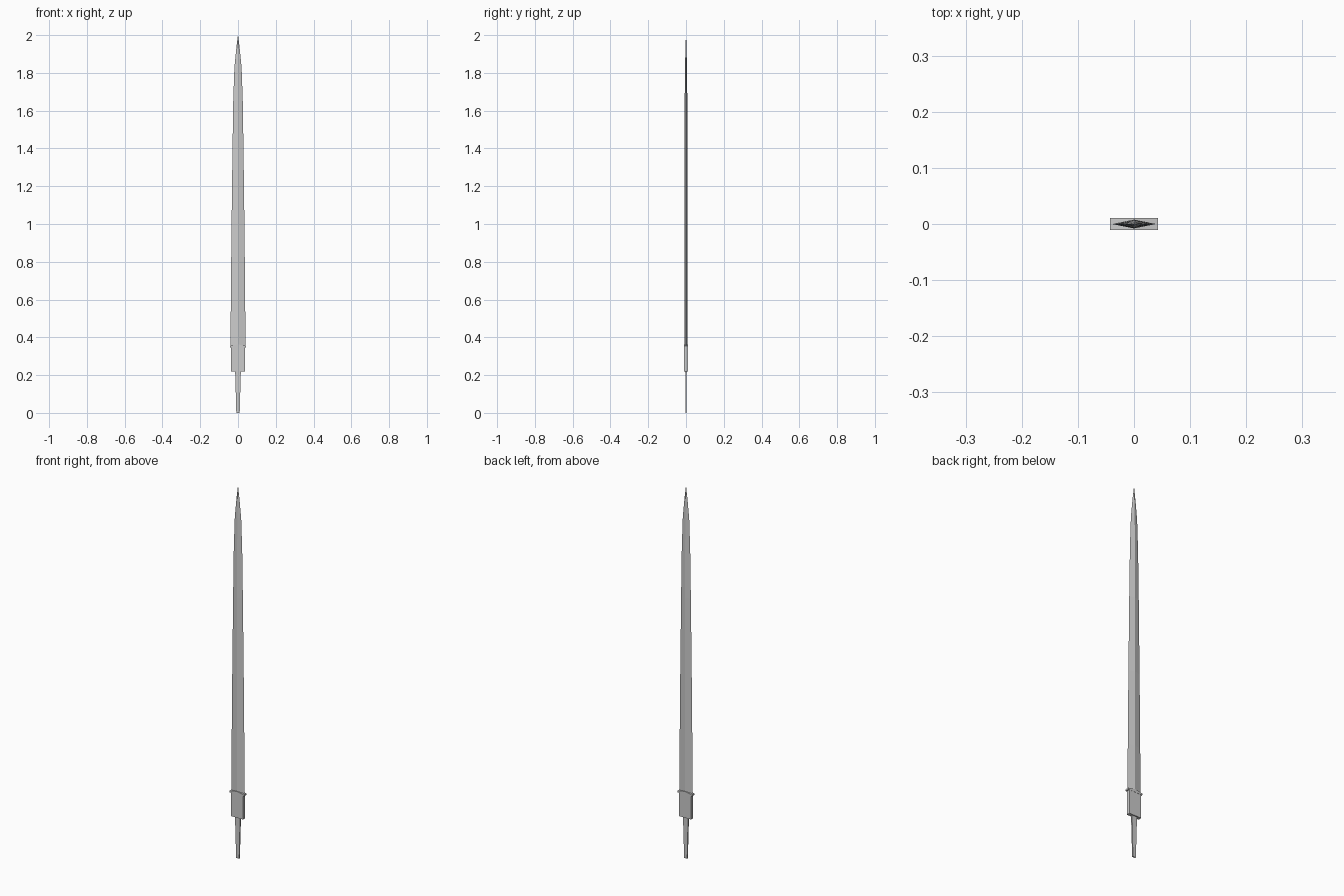
import bpy, bmesh

if "Cube" in bpy.data.objects:
    bpy.data.objects.remove(bpy.data.objects["Cube"])


def loft(name, sections, shape):
    """Skin a stack of (z, half_width, half_depth) sections and cap the ends."""
    bm = bmesh.new()
    rings = [[bm.verts.new((x * w, y * d, z)) for x, y in shape] for z, w, d in sections]
    n = len(shape)
    for a, b in zip(rings, rings[1:]):
        for i in range(n):
            j = (i + 1) % n
            bm.faces.new((a[i], a[j], b[j], b[i]))
    bm.faces.new(rings[0][::-1])
    bm.faces.new(rings[-1])
    bmesh.ops.recalc_face_normals(bm, faces=bm.faces)
    mesh = bpy.data.meshes.new(name)
    bm.to_mesh(mesh)
    bm.free()
    obj = bpy.data.objects.new(name, mesh)
    bpy.context.collection.objects.link(obj)
    return obj


DIAMOND = [(-1, 0), (0, -1), (1, 0), (0, 1)]
BOX = [(-1, -1), (1, -1), (1, 1), (-1, 1)]

# Diamond-section blade, slowly narrowing and then running to a point
loft("blade", [(0.35, 0.0395, 0.008), (0.6, 0.038, 0.008), (1.0, 0.034, 0.0078),
               (1.4, 0.029, 0.0075), (1.66, 0.025, 0.007), (1.83, 0.019, 0.005),
               (1.93, 0.009, 0.003), (2.0, 0.0004, 0.0003)], DIAMOND)

# Flat block at the blade root
loft("root_block", [(0.22, 0.036, 0.0095), (0.35, 0.036, 0.0095)], BOX)

# Thin overhanging lip, with a slightly raised middle
LIP = [(-1, 0.346), (1, 0.346), (1, 0.355), (0, 0.362), (-1, 0.355)]
lip = loft("block_lip", [(-0.0105, 1, 1), (0.0105, 1, 1)],
           [(x * 0.0425, z) for x, z in LIP])
for v in lip.data.vertices:
    x, y, z = v.co
    v.co = (x, -z, y)

# Tapered tang for the handle
loft("tang", [(0.0, 0.009, 0.003), (0.22, 0.015, 0.004)], BOX)
